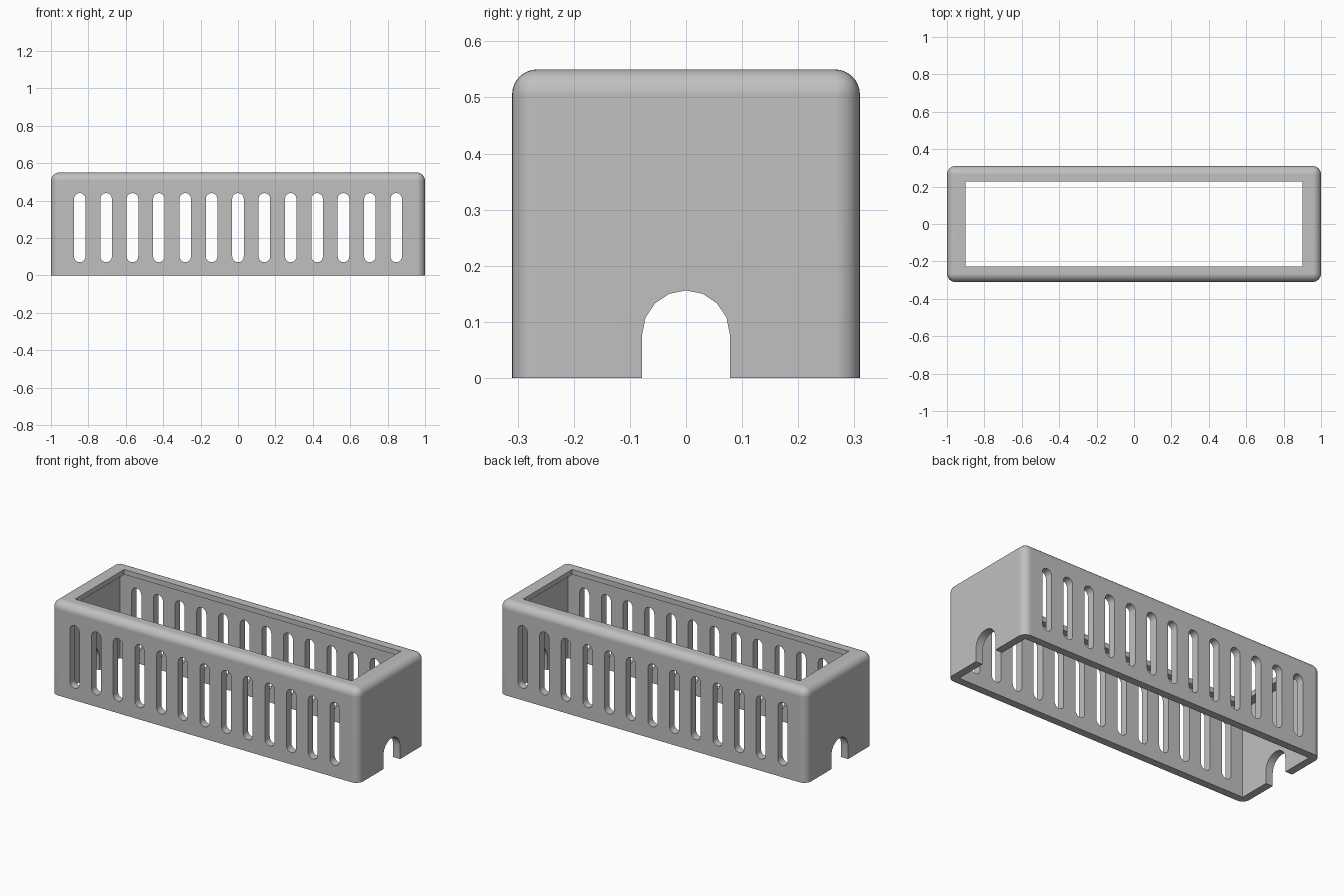
import bpy, bmesh, math

if "Cube" in bpy.data.objects:
    bpy.data.objects.remove(bpy.data.objects["Cube"])

LENGTH, DEPTH, HEIGHT = 2.0, 0.62, 0.55
WALL, LIP, FILLET = 0.045, 0.03, 0.045
SLOTS, PITCH = 13, 0.141

grey = bpy.data.materials.new("plain grey")
grey.use_nodes = True
colour = (0.53, 0.53, 0.53, 1)
grey.diffuse_color = colour
grey.node_tree.nodes["Principled BSDF"].inputs["Base Color"].default_value = colour


def add_box(bm, size, z0, z1):
    """Box centred on x and y, between two heights."""
    verts = bmesh.ops.create_cube(bm, size=1)["verts"]
    for v in verts:
        v.co.x *= size[0]
        v.co.y *= size[1]
        v.co.z = z1 if v.co.z > 0 else z0


def add_prism(bm, profile, vector):
    """Extrude a closed profile along a vector."""
    face = bm.faces.new([bm.verts.new(p) for p in profile])
    new = bmesh.ops.extrude_face_region(bm, geom=[face])["geom"]
    moved = [g for g in new if isinstance(g, bmesh.types.BMVert)]
    bmesh.ops.translate(bm, verts=moved, vec=vector)


def arc(radius, centre, start):
    """Half circle in eight steps, as (across, up) pairs."""
    angles = [start + math.pi * i / 8 for i in range(9)]
    return [(radius * math.cos(a), centre + radius * math.sin(a)) for a in angles]


def make_object(name, bm):
    bmesh.ops.recalc_face_normals(bm, faces=bm.faces)
    mesh = bpy.data.meshes.new(name)
    bm.to_mesh(mesh)
    bm.free()
    mesh.materials.append(grey)
    obj = bpy.data.objects.new(name, mesh)
    bpy.context.collection.objects.link(obj)
    return obj


# Outer shell, rounded on its upright and top edges
bm = bmesh.new()
add_box(bm, (LENGTH, DEPTH), 0, HEIGHT)
rounded = [e for e in bm.edges if max(v.co.z for v in e.verts) > 0.1]
bmesh.ops.bevel(bm, geom=rounded, offset=FILLET, segments=8, profile=0.5,
                affect='EDGES', clamp_overlap=True)
cover = make_object("vented_cover", bm)

# Inside space, open at the bottom
bm = bmesh.new()
add_box(bm, (LENGTH - 2 * WALL, DEPTH - 2 * WALL), -0.1, HEIGHT - LIP)
cavity = make_object("cavity_cutter", bm)

# Rectangular window in the top
bm = bmesh.new()
add_box(bm, (1.8, 0.456), 0.3, HEIGHT + 0.1)
window = make_object("window_cutter", bm)

# Row of round-ended slots through the front and back
bm = bmesh.new()
r = 0.031
outline = arc(r, 0.44 - r, 0) + arc(r, 0.07 + r, math.pi)
for i in range(SLOTS):
    x = (i - (SLOTS - 1) / 2) * PITCH
    add_prism(bm, [(x + u, -0.5, w) for u, w in outline], (0, 1, 0))
slots = make_object("slot_cutter", bm)

# Arched cable notches through both ends
bm = bmesh.new()
r = 0.078
outline = arc(r, r, 0) + [(-r, -0.1), (r, -0.1)]
add_prism(bm, [(-1.2, u, w) for u, w in outline], (2.4, 0, 0))
notches = make_object("notch_cutter", bm)

# Cut the shell, then discard the cutters
cutters = [cavity, window, slots, notches]
for cutter in cutters:
    cutter.hide_render = True
    mod = cover.modifiers.new(cutter.name, 'BOOLEAN')
    mod.operation = 'DIFFERENCE'
    mod.solver = 'EXACT'
    mod.object = cutter
bpy.context.view_layer.update()
result = cover.evaluated_get(bpy.context.evaluated_depsgraph_get())
mesh = bpy.data.meshes.new_from_object(result)
cover.modifiers.clear()
cover.data = mesh
for cutter in cutters:
    bpy.data.objects.remove(cutter)

# Smooth fillets with crisp cut edges
bpy.ops.object.select_all(action='DESELECT')
cover.select_set(True)
bpy.context.view_layer.objects.active = cover
bpy.ops.object.shade_smooth_by_angle(angle=math.radians(30))
weighted = cover.modifiers.new("even_shading", 'WEIGHTED_NORMAL')
weighted.keep_sharp = True
